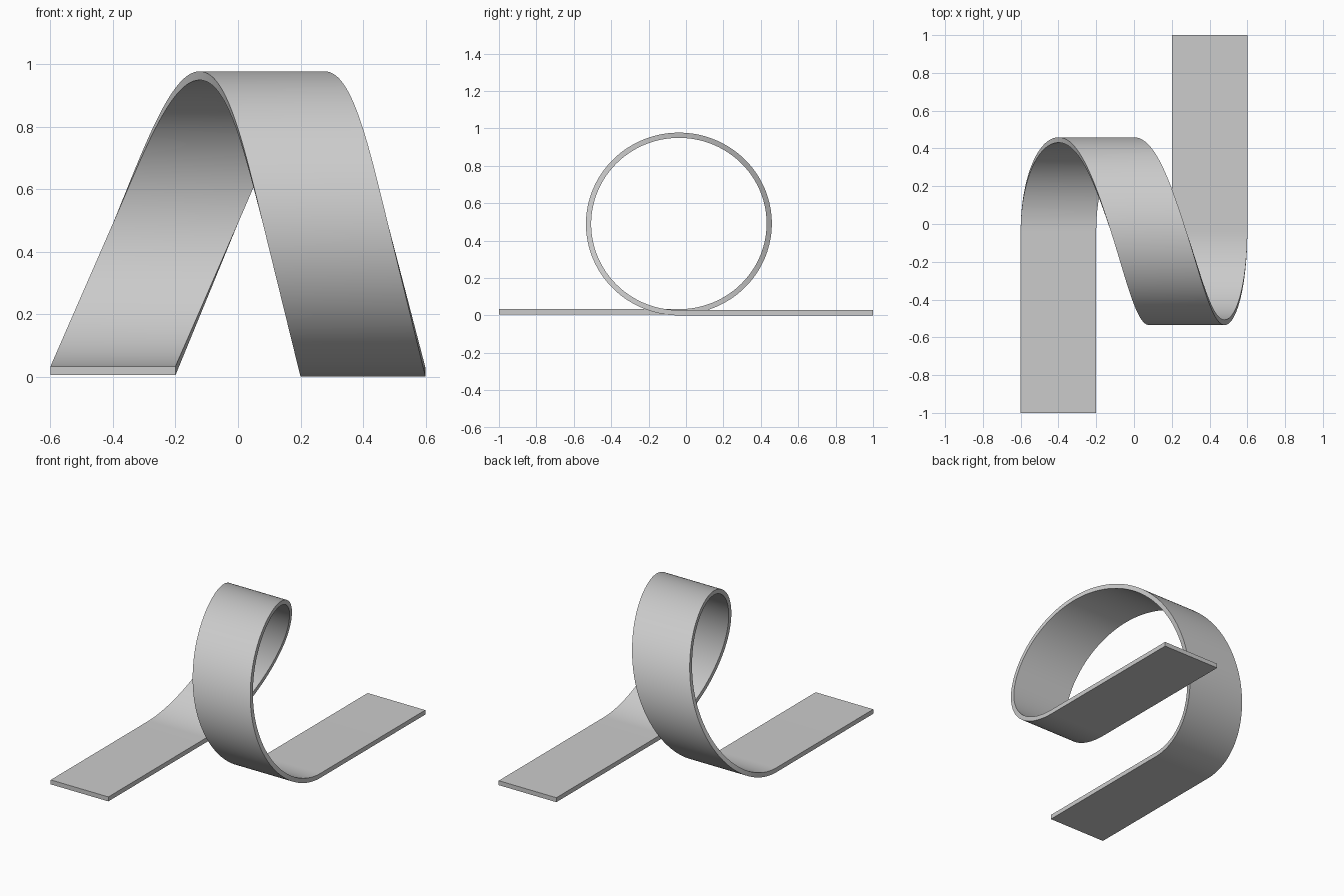
import bpy, bmesh, math
from math import pi, sin, cos

if "Cube" in bpy.data.objects:
    bpy.data.objects.remove(bpy.data.objects["Cube"])

W, T = 0.2, 0.014          # half width, half thickness
CY, RY, TOP = -0.038, 0.483, 0.963
Z0, Z1 = 0.019, 0.014      # mid heights of the two flat ends
N = 160

def hermite(t, a, b, da, db):
    h = pi / 2
    return ((2*t**3 - 3*t**2 + 1)*a + (t**3 - 2*t**2 + t)*h*da
            + (3*t**2 - 2*t**3)*b + (t**3 - t**2)*h*db)

def drift(a):
    """Sideways position of the ribbon's middle at loop angle a."""
    q = a / (pi / 2)
    if q <= 1:
        return -0.4 + 0.2*(1 - cos(a))
    if q <= 2:
        return hermite(q - 1, -0.2, 0.077, 0.2, 0.16)
    if q <= 3:
        return hermite(q - 2, 0.077, 0.28, 0.16, 0.12)
    return 0.4 - 0.12*(1 - cos(a))

# Ribbon path: flat run, one full loop, flat run (x, y, z, tangent y, tangent z)
path = [(-0.4, -1, Z0, 1, 0)]
for i in range(N + 1):
    a = 2*pi*i/N
    base = Z0 if a < pi else Z1
    rz = (TOP - base)/2
    ty, tz = RY*cos(a), rz*sin(a)
    m = math.hypot(ty, tz)
    path.append((drift(a), CY + RY*sin(a), base + rz*(1 - cos(a)), ty/m, tz/m))
path.append((0.4, 1, Z1, 1, 0))

# Sweep a thin rectangle along the path
bm = bmesh.new()
rings = []
for x, y, z, ty, tz in path:
    rings.append([bm.verts.new((x + s*W, y - k*T*tz, z + k*T*ty))
                  for s, k in ((-1, -1), (1, -1), (1, 1), (-1, 1))])
for r, n in zip(rings, rings[1:]):
    for j in range(4):
        k = (j + 1) % 4
        bm.faces.new((r[j], r[k], n[k], n[j]))
bm.faces.new(rings[0])
bm.faces.new(rings[-1])
bmesh.ops.recalc_face_normals(bm, faces=bm.faces)
mesh = bpy.data.meshes.new("looped_ribbon")
bm.to_mesh(mesh)
bm.free()
ob = bpy.data.objects.new("looped_ribbon", mesh)
bpy.context.collection.objects.link(ob)
bpy.context.view_layer.objects.active = ob
ob.select_set(True)
bpy.ops.object.shade_smooth_by_angle(angle=math.radians(30))
